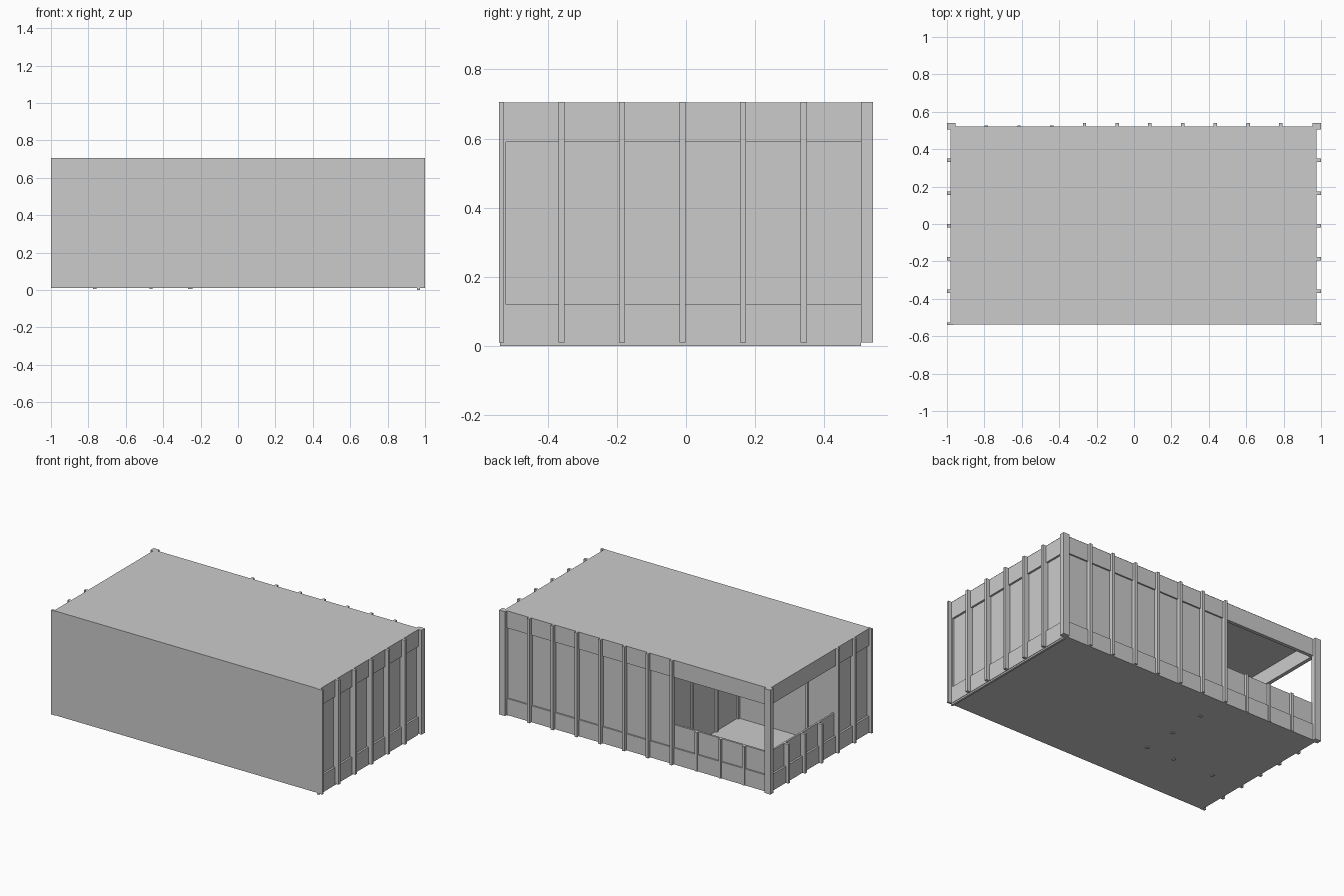
import bpy

if "Cube" in bpy.data.objects:
    bpy.data.objects.remove(bpy.data.objects["Cube"])

Z0, Z1 = 0.01, 0.705        # body bottom and top
LOW, HEAD, SILL = 0.12, 0.59, 0.27   # lower band, header underside, terrace parapet


def mesh_object(name, verts, faces):
    me = bpy.data.meshes.new(name)
    me.from_pydata(verts, [], faces)
    me.update()
    ob = bpy.data.objects.new(name, me)
    bpy.context.collection.objects.link(ob)
    return ob


def box(name, x0, x1, y0, y1, z0, z1):
    v = [(x, y, z) for z in (z0, z1) for x, y in ((x0, y0), (x1, y0), (x1, y1), (x0, y1))]
    f = [(3, 2, 1, 0), (4, 5, 6, 7)] + [(i, (i + 1) % 4, (i + 1) % 4 + 4, i + 4) for i in range(4)]
    return mesh_object(name, v, f)


def sheet_z(name, x0, x1, y0, y1, z, up=True):
    v = [(x0, y0, z), (x1, y0, z), (x1, y1, z), (x0, y1, z)]
    return mesh_object(name, v, [(0, 1, 2, 3) if up else (3, 2, 1, 0)])


def sheet_front(name, x0, x1, y, z0, z1):
    return mesh_object(name, [(x0, y, z0), (x1, y, z0), (x1, y, z1), (x0, y, z1)], [(0, 1, 2, 3)])


# Roof, underside, and plain front wall
sheet_z("roof", -0.98, 0.975, -0.537, 0.52, Z1)
sheet_z("underside", -0.98, 0.975, -0.537, 0.52, Z0, up=False)
sheet_front("front_wall", -1.0, 1.0, -0.537, Z0, Z1)
box("base_strip", 0.958, 0.972, -0.537, 0.505, 0.0, Z0)

# Right end: recessed panel between two raised bands
box("right_panel", 0.95, 0.962, -0.52, 0.505, LOW, HEAD)
box("right_panel_trim", 0.95, 0.975, -0.537, -0.52, LOW, HEAD)
box("right_lower_band", 0.95, 0.975, -0.537, 0.51, Z0, LOW)
box("right_header", 0.95, 0.975, -0.537, 0.51, HEAD, Z1 - 0.001)

# Left end: closed part plus terrace parapet
box("left_panel", -0.967, -0.955, -0.537, -0.18, LOW, HEAD)
box("left_parapet", -0.967, -0.955, -0.18, 0.51, LOW, SILL)
box("left_lower_band", -0.98, -0.955, -0.537, 0.51, Z0, LOW)
box("left_header", -0.98, -0.955, -0.537, 0.51, HEAD, Z1 - 0.001)

# Back: closed part plus terrace parapet
box("back_panel", -0.26, 0.96, 0.497, 0.51, LOW, HEAD)
box("back_parapet", -0.96, -0.26, 0.497, 0.51, LOW, SILL)
box("back_lower_band", -0.96, 0.96, 0.497, 0.52, Z0, LOW)
box("back_header", -0.96, 0.96, 0.497, 0.52, HEAD, Z1 - 0.001)

# Corner posts at the back
for side, s in (("left", -1), ("right", 1)):
    box(side + "_corner_post", *sorted((s * 0.955, s * 1.0)), 0.505, 0.54, Z0, Z1)

# Ribs on both ends, shortened along the terrace
for i, y in enumerate((-0.533, -0.36, -0.185, -0.01, 0.165, 0.34)):
    w = 0.007 if i == 0 else 0.009
    box(f"right_rib_{i}", 0.96, 1.0, y - w, y + w, Z0, Z1)
    box(f"left_rib_{i}", -1.0, -0.965, y - w, y + w, Z0, Z1 if y < -0.1 else SILL)

# Ribs on the back, shorter and shallower along the terrace
for i in range(10):
    x = 0.785 - 0.175 * i
    full = i < 7
    box(f"back_rib_{i}", x - 0.009, x + 0.009, 0.505, 0.54 if full else 0.526, Z0, Z1 if full else SILL)

# Terrace: raised floor, ceiling, and the two inner walls with ribs
sheet_z("terrace_floor", -0.96, -0.255, -0.185, 0.5, 0.045)
sheet_z("terrace_ceiling", -0.96, -0.255, -0.185, 0.5, 0.69, up=False)
box("terrace_side_wall", -0.255, -0.245, -0.185, 0.5, 0.02, 0.7)
sheet_front("terrace_rear_wall", -0.96, -0.25, -0.186, 0.02, 0.7)
for i, y in enumerate((-0.18, 0.05, 0.31)):
    box(f"terrace_side_rib_{i}", -0.268, -0.244, y - 0.009, y + 0.009, 0.005, 0.7)
for i, x in enumerate((-0.465, -0.765)):
    box(f"terrace_rear_rib_{i}", x - 0.009, x + 0.009, -0.198, -0.174, 0.005, 0.7)
